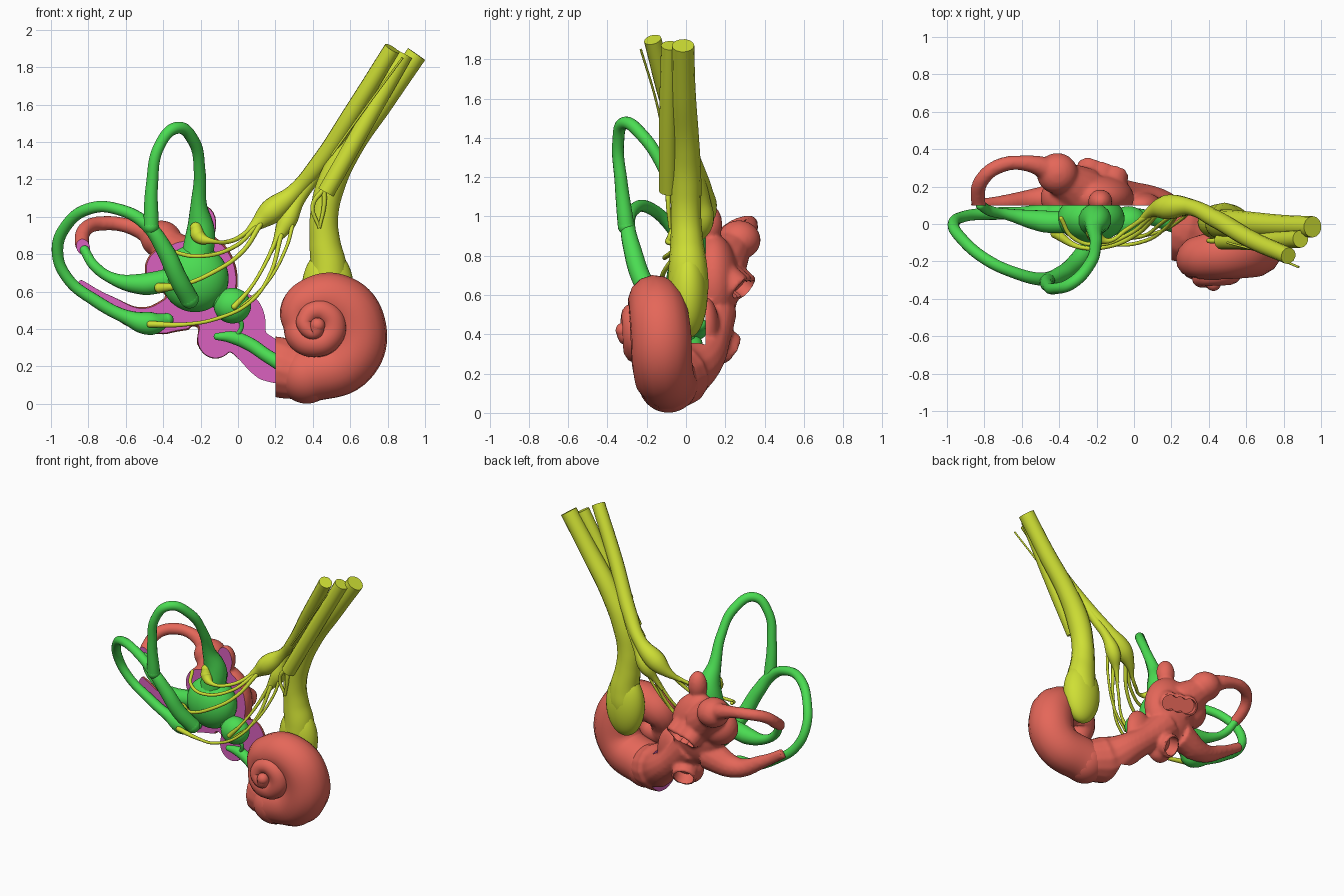
import bpy, bmesh, math
from mathutils import Vector, Matrix

cube = bpy.data.objects.get("Cube")
if cube:
    bpy.data.objects.remove(cube)


def material(name, rgb):
    m = bpy.data.materials.new(name)
    m.use_nodes = True
    m.diffuse_color = (*rgb, 1)
    m.node_tree.nodes["Principled BSDF"].inputs["Base Color"].default_value = (*rgb, 1)
    return m


BONE = material("coral red", (0.78, 0.135, 0.1))
MEMBRANE = material("green", (0.07, 0.72, 0.085))
NERVE = material("olive yellow", (0.62, 0.74, 0.035))
CUT = material("pink", (0.7, 0.12, 0.52))


def new_object(name, mesh, mat):
    ob = bpy.data.objects.new(name, mesh)
    bpy.context.scene.collection.objects.link(ob)
    mesh.materials.clear()
    mesh.materials.append(mat)
    mesh.shade_smooth()
    return ob


def evaluated_mesh(ob):
    bpy.context.view_layer.update()
    deps = bpy.context.evaluated_depsgraph_get()
    return bpy.data.meshes.new_from_object(ob.evaluated_get(deps))


def ball(name, centre, size, mat):
    bm = bmesh.new()
    place = Matrix.Translation(centre) @ Matrix.Diagonal((*size, 1))
    bmesh.ops.create_uvsphere(bm, u_segments=36, v_segments=24, radius=1, matrix=place)
    mesh = bpy.data.meshes.new(name)
    bm.to_mesh(mesh)
    bm.free()
    return new_object(name, mesh, mat)


def tube(name, points, mat, round_ends=False):
    """Smooth tube through points of (x, y, z, radius)."""
    curve = bpy.data.curves.new(name, 'CURVE')
    curve.dimensions = '3D'
    curve.bevel_depth = 1
    curve.bevel_resolution = 5
    curve.use_fill_caps = True
    curve.resolution_u = 10
    spline = curve.splines.new('BEZIER')
    spline.radius_interpolation = 'CARDINAL'
    spline.bezier_points.add(len(points) - 1)
    for bp, (x, y, z, r) in zip(spline.bezier_points, points):
        bp.co = (x, y, z)
        bp.radius = r
        bp.handle_left_type = bp.handle_right_type = 'AUTO'
    temp = bpy.data.objects.new(name + "_path", curve)
    bpy.context.scene.collection.objects.link(temp)
    mesh = evaluated_mesh(temp)
    bpy.data.objects.remove(temp)
    ob = new_object(name, mesh, mat)
    if round_ends:
        for i, (x, y, z, r) in enumerate((points[0], points[-1])):
            ball(f"{name}_end_{i + 1}", (x, y, z), (r, r, r), mat)
    else:
        mesh.set_sharp_from_angle(angle=math.radians(50))
    return ob


# Coiled shell: angle in quarter turns, path radius, depth, tube radius
coil = [(-1.1, .27, -.09, .152), (-.5, .26, -.12, .155), (0, .225, -.13, .155),
        (.5, .18, -.15, .145), (1, .135, -.17, .128), (1.5, .11, -.185, .11),
        (2, .085, -.205, .085), (2.5, .095, -.225, .08), (3, .095, -.24, .077),
        (3.5, .1, -.25, .073), (4, .1, -.255, .07), (4.5, .09, -.265, .064),
        (5, .075, -.275, .056), (5.5, .06, -.285, .05), (6, .05, -.295, .045),
        (7, .035, -.305, .04), (8, .015, -.318, .04)]
spiral = []
for q, rad, y, r in coil:
    a = q * math.pi / 2
    spiral.append((.41 + rad * math.cos(a), y, .42 + rad * math.sin(a), r))
tube("coiled_shell", spiral, BONE, True)

# Bony chamber: rough masses fused into one smooth body
parts = [
    tube("base_turn", [(.5, -.12, .19, .1), (.42, -.1, .16, .13), (.32, -.065, .17, .15),
                       (.21, -.02, .205, .16), (.11, .09, .28, .11), (-.02, .13, .39, .1),
                       (-.15, .14, .52, .12)], BONE),
    ball("chamber", (-.2, .14, .66), (.2, .13, .25), BONE),
    ball("chamber_side", (-.36, .14, .72), (.14, .12, .13), BONE),
    ball("chamber_web", (.04, .1, .42), (.11, .07, .17), BONE),
    ball("upper_bulb", (-.18, .12, .96), (.065, .065, .1), BONE),
    ball("outer_bulb", (-.41, .27, .88), (.11, .11, .1), BONE),
    ball("lower_bulb", (-.4, .13, .45), (.09, .08, .08), BONE),
    ball("window_base", (-.12, .12, .35), (.1, .08, .11), BONE),
    tube("bulb_neck", [(-.41, .26, .87, .09), (-.28, .17, .75, .14)], BONE),
    tube("outer_loop", [(-.42, .28, .89, .07), (-.58, .325, .95, .043), (-.72, .31, .965, .04),
                        (-.81, .24, .94, .04), (-.835, .15, .87, .04), (-.81, .04, .8, .035)], BONE),
    tube("lower_sheath", [(-.86, .1, .64, .035), (-.7, .11, .54, .045),
                          (-.5, .13, .45, .07), (-.28, .14, .5, .11)], BONE),
    tube("small_window_stub", [(-.1, .12, .39, .09), (-.145, .235, .32, .085)], BONE),
]
cutters = [tube("small_window_cutter", [(-.12, .17, .36, .068), (-.184, .334, .26, .068)], BONE)]

# Wide oval window: a row of overlapping short tubes, hollowed by matching cutters
facing = Vector((.25, .75, -.6)).normalized()
for step in (-1, 0, 1):
    rim = Vector((-.17, .27, .65)) + step * Vector((.066, -.02, 0))
    inner, floor, lip, beyond = (rim + facing * d for d in (-.13, -.02, .03, .08))
    parts.append(tube("large_window_stub", [(*inner, .08), (*lip, .072)], BONE))
    cutters.append(tube("large_window_cutter", [(*floor, .055), (*beyond, .055)], BONE))

merged = bmesh.new()
for p in parts:
    merged.from_mesh(p.data)
    bpy.data.objects.remove(p)
mesh = bpy.data.meshes.new("bony_chamber")
merged.to_mesh(mesh)
merged.free()
bony = new_object("bony_chamber", mesh, BONE)
mod = bony.modifiers.new("fuse", 'REMESH')
mod.mode = 'VOXEL'
mod.voxel_size = .011
mod = bony.modifiers.new("soften", 'SMOOTH')
mod.iterations = 7

# Open the front of the chamber and hollow the windows
bm = bmesh.new()
bmesh.ops.create_cube(bm, size=1, matrix=Matrix.Translation((-.8, -.9, .6)) @ Matrix.Diagonal((2, 2, 3, 1)))
mesh = bpy.data.meshes.new("front_cutter")
bm.to_mesh(mesh)
bm.free()
cutters.append(new_object("front_cutter", mesh, BONE))
for c in cutters:
    c.hide_render = True
    mod = bony.modifiers.new(c.name, 'BOOLEAN')
    mod.operation = 'DIFFERENCE'
    mod.solver = 'EXACT'
    mod.object = c
mesh = evaluated_mesh(bony)
bony.modifiers.clear()
bony.data = mesh
for c in cutters:
    bpy.data.objects.remove(c)
mesh.materials.clear()
mesh.materials.append(BONE)
mesh.materials.append(CUT)
for f in mesh.polygons:
    on_front = f.normal.y < -.98 and abs(f.center.y - .1) < .002
    on_side = f.normal.x < -.98 and abs(f.center.x - .2) < .002
    f.material_index = 1 if on_front or on_side else 0
mesh.shade_smooth()
mesh.set_sharp_from_angle(angle=math.radians(40))

# Membrane sacs
ball("large_sac", (-.23, .03, .67), (.18, .13, .18), MEMBRANE)
ball("small_sac", (-.03, .01, .525), (.1, .085, .095), MEMBRANE)
tube("sac_bridge", [(-.16, .03, .6, .06), (-.04, .02, .53, .06)], MEMBRANE)
tube("linking_duct", [(0, .01, .46, .015), (.02, .02, .42, .012), (-.01, .04, .36, .012)], MEMBRANE)
tube("coil_duct", [(-.11, .05, .36, .02), (-.03, .05, .355, .034), (.06, .04, .32, .037),
                   (.15, .01, .26, .036), (.25, -.02, .2, .04)], MEMBRANE, True)

# Membrane canals
tube("upper_canal", [(-.22, .02, .78, .085), (-.2, .02, .92, .078), (-.21, -.03, 1.06, .045),
                     (-.205, -.11, 1.24, .032), (-.24, -.22, 1.41, .032), (-.33, -.315, 1.475, .032),
                     (-.42, -.345, 1.38, .03), (-.46, -.33, 1.17, .033), (-.465, -.305, .95, .042)],
     MEMBRANE, True)
tube("rear_canal", [(-.26, -.15, .56, .05), (-.32, -.22, .67, .05), (-.39, -.27, .82, .046),
                    (-.49, -.295, .96, .036), (-.64, -.26, 1.04, .031), (-.79, -.19, 1.045, .031),
                    (-.92, -.08, .95, .031), (-.965, 0, .81, .031), (-.91, .04, .67, .03),
                    (-.76, .055, .55, .033), (-.6, .055, .465, .038), (-.47, .05, .43, .062),
                    (-.38, .07, .45, .035)], MEMBRANE, True)
tube("outer_canal", [(-.82, .1, .82, .026), (-.77, .07, .74, .028), (-.67, .05, .67, .032),
                     (-.52, .02, .64, .055), (-.43, .01, .65, .06), (-.3, .02, .68, .06)],
     MEMBRANE, True)

# Nerve trunks
tube("main_trunk", [(.475, .01, .5, .07), (.48, .01, .6, .1), (.485, .01, .72, .1),
                    (.465, .005, .86, .085), (.46, 0, 1, .077),
                    (.5, 0, 1.18, .078), (.6, 0, 1.37, .068), (.78, -.01, 1.62, .06),
                    (.955, -.015, 1.87, .057)], NERVE)
ball("main_trunk_bulb", (.48, .01, .605), (.14, .1, .225), NERVE)
tube("middle_trunk", [(.47, -.09, 1.13, .047), (.68, -.09, 1.5, .047), (.89, -.08, 1.87, .047)], NERVE)
tube("upper_trunk", [(.825, -.17, 1.9, .045), (.62, -.08, 1.57, .048), (.43, .03, 1.28, .048),
                     (.3, .09, 1.13, .045), (.18, .09, 1.03, .066), (.1, .07, .96, .035),
                     (.03, .02, .9, .012)], NERVE)
tube("lower_trunk", [(.5, .01, 1.37, .03), (.4, .06, 1.2, .032), (.32, .09, 1.08, .034),
                     (.26, .09, .97, .05), (.21, .06, .88, .022), (.17, .03, .8, .01)], NERVE)
tube("side_fibre", [(.88, -.23, 1.85, .006), (.68, -.15, 1.58, .006), (.5, -.1, 1.33, .006)], NERVE)
for i, x in enumerate((.4, .46)):
    tube(f"cut_branch_{i + 1}", [(.46, -.09, 1.15, .014), (x, -.09, 1.06, .012),
                                 (.435, -.08, .94, .009)], NERVE)

# Fine nerve branches ending in flared pads
branches = {
    "upper_canal_nerve": [(.08, .05, .94, .014), (-.04, -.03, .87, .012), (-.14, -.09, .87, .014),
                          (-.21, -.06, .895, .036), (-.225, -.045, .94, .032)],
    "large_sac_nerve": [(.1, .05, .95, .012), (-.02, -.05, .84, .011), (-.2, -.11, .79, .011),
                        (-.33, -.07, .81, .011), (-.39, .03, .85, .012)],
    "outer_canal_nerve": [(.12, .05, .96, .014), (.02, -.05, .81, .012), (-.14, -.12, .7, .012),
                          (-.3, -.12, .635, .013), (-.42, -.05, .62, .027)],
    "small_sac_nerve": [(.21, .05, .89, .012), (.14, 0, .74, .01), (.06, -.06, .61, .01),
                        (-.02, -.07, .52, .016)],
    "rear_canal_nerve": [(.23, .05, .9, .013), (.17, -.02, .69, .01), (.06, -.09, .54, .01),
                         (-.1, -.11, .46, .01), (-.28, -.06, .425, .011), (-.47, -.01, .425, .018)],
    "linking_nerve": [(.29, .06, .95, .011), (.26, .03, .84, .009), (.14, -.04, .63, .009),
                      (.02, -.07, .52, .009)],
}
for name, points in branches.items():
    tube(name, points, NERVE, True)
